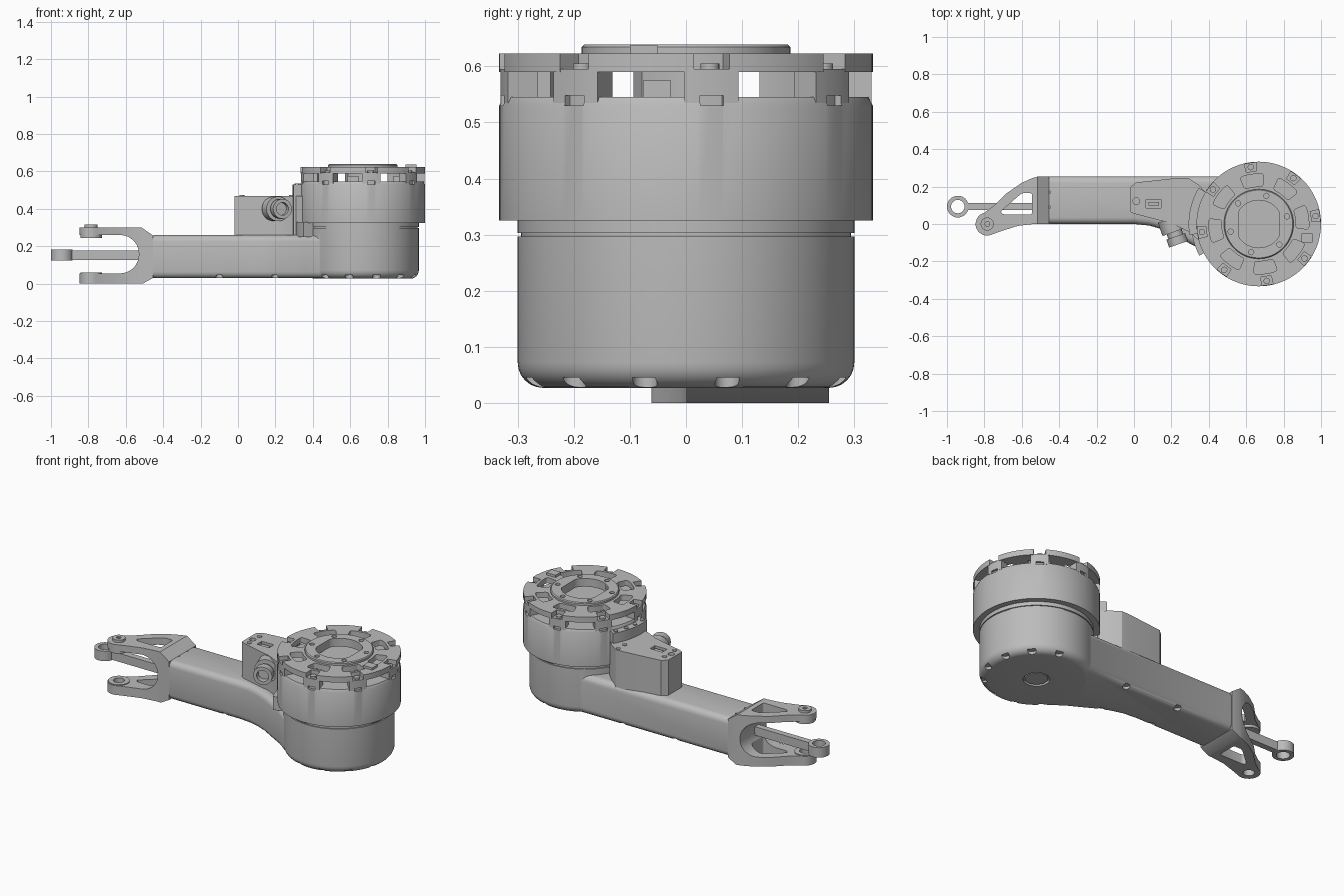
import bpy, bmesh
from math import cos, sin, radians, pi
from mathutils import Vector

if "Cube" in bpy.data.objects:
    bpy.data.objects.remove(bpy.data.objects["Cube"])

grey = bpy.data.materials.new("plain_grey")
grey.use_nodes = True
grey.diffuse_color = (0.5, 0.5, 0.5, 1)
grey.node_tree.nodes["Principled BSDF"].inputs["Base Color"].default_value = (0.5, 0.5, 0.5, 1)

CX = 0.667          # motor axis
TIP = (-0.785, 0)   # fork pivot
SPOKES = [8 + 45 * k for k in range(8)]


def finish(name, bm):
    bmesh.ops.recalc_face_normals(bm, faces=bm.faces[:])
    mesh = bpy.data.meshes.new(name)
    bm.to_mesh(mesh)
    bm.free()
    mesh.materials.append(grey)
    ob = bpy.data.objects.new(name, mesh)
    bpy.context.collection.objects.link(ob)
    return ob


def prism(name, pts, lo, hi, axis="z"):
    """Extrude a flat outline along z, or an xz outline along y."""
    place = (lambda a, b, h: (a, b, h)) if axis == "z" else (lambda a, b, h: (a, h, b))
    bm = bmesh.new()
    face = bm.faces.new([bm.verts.new(place(a, b, lo)) for a, b in pts])
    new = bmesh.ops.extrude_face_region(bm, geom=[face])["geom"]
    move = Vector(place(0, 0, hi - lo))
    bmesh.ops.translate(bm, vec=move, verts=[g for g in new if isinstance(g, bmesh.types.BMVert)])
    return finish(name, bm)


def circle(c, r, n=32, a0=0, a1=360):
    full = a1 - a0 == 360
    steps = n if full else n - 1
    return [(c[0] + r * cos(radians(a0 + (a1 - a0) * i / steps)),
             c[1] + r * sin(radians(a0 + (a1 - a0) * i / steps))) for i in range(n)]


def sector(r0, r1, mid, half, n=8):
    c = (CX, 0)
    return circle(c, r1, n, mid - half, mid + half) + circle(c, r0, n, mid + half, mid - half)


def polar(r, a):
    return (CX + r * cos(radians(a)), r * sin(radians(a)))


def rect(x, y, w, h):
    return [(x - w / 2, y - h / 2), (x + w / 2, y - h / 2), (x + w / 2, y + h / 2), (x - w / 2, y + h / 2)]


def lathe(name, profile, steps=96):
    bm = bmesh.new()
    vs = [bm.verts.new((r, 0, z)) for r, z in profile]
    es = [bm.edges.new((a, b)) for a, b in zip(vs, vs[1:])]
    bmesh.ops.spin(bm, geom=vs + es, cent=(0, 0, 0), axis=(0, 0, 1), angle=2 * pi, steps=steps)
    bmesh.ops.remove_doubles(bm, verts=bm.verts[:], dist=0.0002)
    bmesh.ops.translate(bm, vec=(CX, 0, 0), verts=bm.verts[:])
    return finish(name, bm)


def apply(ob, mod):
    bpy.context.view_layer.objects.active = ob
    bpy.ops.object.modifier_apply(modifier=mod.name)


def combine(ob, other, mode="DIFFERENCE"):
    mod = ob.modifiers.new("combine", "BOOLEAN")
    mod.operation, mod.object, mod.solver = mode, other, "EXACT"
    apply(ob, mod)
    bpy.data.objects.remove(other)


def cut(ob, pts, lo, hi):
    combine(ob, prism("cutter", pts, lo, hi))


def bevel(ob, width, segments=4):
    mod = ob.modifiers.new("bevel", "BEVEL")
    mod.width, mod.segments, mod.limit_method, mod.angle_limit = width, segments, "ANGLE", radians(40)
    apply(ob, mod)


# lower motor housing with rounded base and a seam groove
base = [(0.255 + 0.045 * sin(t), 0.072 - 0.045 * cos(t)) for t in [i * pi / 12 for i in range(7)]]
housing = lathe("motor_housing", [(0, 0.027)] + base + [
    (0.3, 0.297), (0.294, 0.297), (0.294, 0.303), (0.3, 0.303), (0.3, 0.34), (0, 0.34)])

# arm beam flowing into the housing
arm = prism("arm_beam", [(-0.48, 0), (0, 0), (0.08, -0.008), (0.15, -0.028), (0.22, -0.06),
                         (0.29, -0.1), (0.36, -0.138), (0.43, -0.19), (0.55, -0.24), (0.7, -0.2),
                         (0.7, 0.2), (0.56, 0.255), (-0.48, 0.255)], 0.029, 0.26)
bevel(arm, 0.035)
combine(arm, housing, "UNION")
arm.name = "arm_and_housing"
# screw pockets round the lower edge and a central cap groove
for a in (-135, -105, -75, -45, -15, 15, 45, 75):
    cut(arm, circle(polar(0.283, a), 0.022, 16), 0, 0.045)
for x, y in ((0.25, 0.235), (-0.1, 0.235), (0.2, -0.03), (-0.1, 0.02)):
    cut(arm, circle((x, y), 0.02, 16), 0, 0.045)
cut(arm, circle((CX, 0), 0.07), 0, 0.04)
prism("base_cap", circle((CX, 0), 0.06), 0.03, 0.05)
for y in (0.09, 0.17):
    cut(arm, circle((-0.455, y), 0.008, 12), 0.24, 0.3)

# fork: side profile intersected with its plan outline
gap = circle((-0.63, 0.16), 0.1, 10, 90, 0) + circle((-0.63, 0.155), 0.1, 10, 0, -90)
fork = prism("fork", [(-0.87, 0.26)] + gap + [(-0.87, 0.055), (-0.87, 0), (-0.51, 0), (-0.455, 0.03),
                                             (-0.455, 0.258), (-0.515, 0.3), (-0.87, 0.3)], -0.2, 0.4, "y")
plan = ([(-0.45, 0.001), (-0.45, 0.255), (-0.51, 0.255), (-0.545, 0.245), (-0.6, 0.22),
         (-0.68, 0.165), (-0.74, 0.105), (-0.8, 0.06)]
        + circle(TIP, 0.062, 16, 115, 300) + [(-0.7, -0.035), (-0.62, -0.01), (-0.53, 0.001)])
combine(fork, prism("plan", plan, -0.1, 0.5), "INTERSECT")
for lo, hi in ((0.245, 0.29), (0.01, 0.06)):
    combine(fork, prism("boss", circle(TIP, 0.058), lo, hi), "UNION")
hole = prism("hole", [(-0.545, 0.05), (-0.545, 0.165), (-0.6, 0.165), (-0.715, 0.065), (-0.7, 0.05)], -0.1, 0.5)
bevel(hole, 0.012, 3)
combine(fork, hole)
cut(fork, circle(TIP, 0.03), -0.1, 0.2)
prism("pivot_screw", circle(TIP, 0.035), 0.28, 0.315)
cut(bpy.data.objects["pivot_screw"], circle(TIP, 0.014, 6), 0.305, 0.4)

# link rod with eye between the prongs
EYE = (-0.942, 0.093)
rod = prism("link_rod", rect(-0.7, 0.093, 0.4, 0.036), 0.127, 0.178)
combine(rod, prism("eye", circle(EYE, 0.058), 0.123, 0.182), "UNION")
cut(rod, circle(EYE, 0.036), 0, 0.3)

# main motor ring with notches at each post
ring = lathe("motor_ring", [(0, 0.325), (0.333, 0.325), (0.333, 0.53), (0.325, 0.545), (0, 0.545)])
for a in SPOKES:
    cut(ring, sector(0.318, 0.36, a, 3.6), 0.53, 0.6)
    post = prism("post", sector(0.275, 0.331, a, 8.5), 0.535, 0.595)
    cut(post, sector(0.318, 0.36, a, 3.6), 0.5, 0.548)
    prism("post_screw", circle(polar(0.307, a), 0.017, 16), 0.59, 0.605)

# top plate with hub, rim slots and windows
plate = lathe("top_plate", [(0, 0.59), (0.333, 0.59), (0.333, 0.623), (0.186, 0.623),
                            (0.186, 0.634), (0.181, 0.639), (0, 0.639)])
bore = [(min(max(x, CX - 0.108), CX + 0.108), y) for x, y in circle((CX, 0), 0.127, 48)]
cut(plate, bore, 0.5, 0.7)
for a in SPOKES:
    cut(plate, sector(0.283, 0.4, a, 5.5), 0.5, 0.7)
    window = prism("window", sector(0.2, 0.268, a, 14), 0.5, 0.7)
    bevel(window, 0.012, 3)
    combine(plate, window)
for k in range(6):
    cut(plate, circle(polar(0.156, 15 + 60 * k), 0.014, 16), 0.62, 0.7)
prism("plate_tab", rect(0.925, -0.075, 0.06, 0.05), 0.6, 0.637)
for a in (165, 255, 345):
    x, y = polar(0.2, a)
    prism("inner_block", rect(x, y, 0.06, 0.05), 0.54, 0.575)

# electronics box with port, screws and pinholes
box = prism("electronics_box", [(-0.02, 0.065), (0.0, 0.055), (0.2, 0.003), (0.29, -0.04), (0.36, -0.1),
                                (0.4, -0.1), (0.4, 0.15), (0.345, 0.21), (0.29, 0.247), (0.24, 0.247),
                                (0.01, 0.222), (-0.02, 0.195)], 0.24, 0.47)
cut(box, rect(0.105, 0.108, 0.08, 0.045), 0.44, 0.5)
prism("port_core", rect(0.105, 0.108, 0.055, 0.02), 0.43, 0.462)
for x, y in ((0.022, 0.17), (0.022, 0.075), (0.285, 0.17), (0.285, 0.23)):
    prism("box_screw", circle((x, y), 0.013, 16), 0.46, 0.474)
cut(box, circle((0.012, 0.122), 0.018, 16), 0.45, 0.5)

# curved bracket hugging the ring
prism("curved_bracket", sector(0.325, 0.375, 169, 20, 16), 0.25, 0.53)
prism("bracket_foot", sector(0.29, 0.36, 196, 12, 12), 0.25, 0.33)
for a in (153, 164, 175, 186):
    prism("bracket_screw", circle(polar(0.354, a), 0.012, 16), 0.52, 0.536)


# cable connector on the front of the box
def barrel(name, r, start, end, bore_r=0):
    ob = prism(name, circle((0, 0), r), start, end)
    if bore_r:
        cut(ob, circle((0, 0), bore_r), end - 0.05, end + 0.1)
    axis = Vector((0.33, -0.94, 0))
    ob.rotation_euler = axis.to_track_quat("Z", "Y").to_euler()
    ob.location = (0.2, 0.0, 0.4)


barrel("connector_flange", 0.066, -0.03, 0.045)
barrel("connector_neck", 0.042, 0.04, 0.08)
barrel("connector_barrel", 0.053, 0.07, 0.115, 0.034)

# smooth curved surfaces while keeping edges crisp
bpy.ops.object.select_all(action="DESELECT")
for ob in bpy.context.collection.objects:
    if ob.type == "MESH":
        ob.select_set(True)
        bpy.context.view_layer.objects.active = ob
bpy.ops.object.shade_smooth_by_angle(angle=radians(32))
